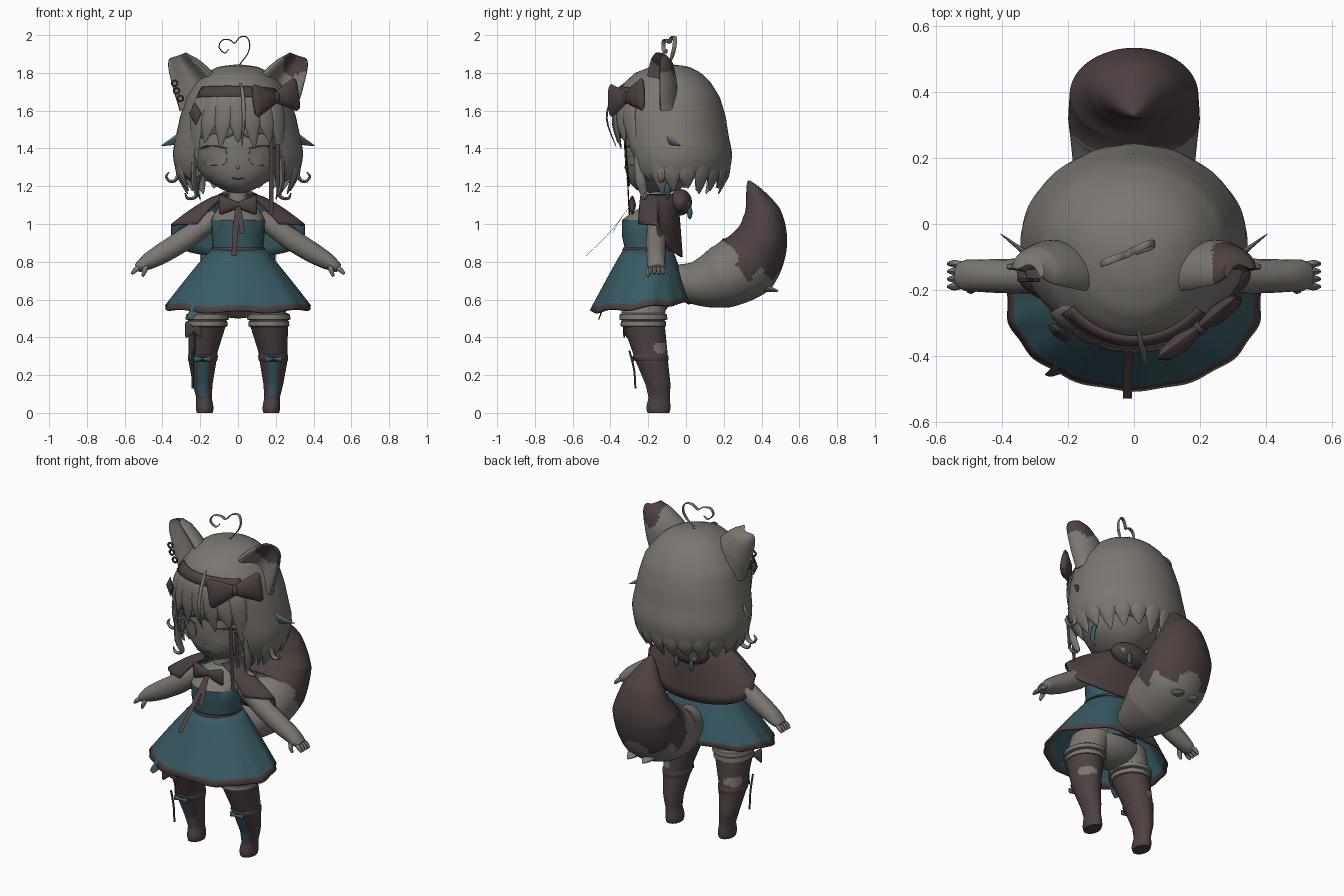
import bpy, bmesh
from math import sin, cos, pi, radians, sqrt
from mathutils import Vector as V

if "Cube" in bpy.data.objects:
    bpy.data.objects.remove(bpy.data.objects["Cube"])

def material(name, r, g, b):
    m = bpy.data.materials.new(name)
    m.use_nodes = True
    m.diffuse_color = (r, g, b, 1)
    m.node_tree.nodes["Principled BSDF"].inputs["Base Color"].default_value = (r, g, b, 1)
    return m

GREY = material("warm grey", .2, .183, .162)
BROWN = material("dark brown", .076, .053, .052)
TEAL = material("deep teal", .04, .103, .127)
made = []

def build(name, grid, mats, rule=None, wrap=True, caps=True, thick=0, inner=0):
    """Skin a grid of points; rule(centre, row) picks the material slot."""
    bm = bmesh.new()
    rows = [[bm.verts.new(p) for p in row] for row in grid]
    n = len(rows[0])
    for i in range(len(rows) - 1):
        for j in range(n if wrap else n - 1):
            k = (j + 1) % n
            f = bm.faces.new((rows[i][j], rows[i+1][j], rows[i+1][k], rows[i][k]))
            if rule:
                f.material_index = int(rule(f.calc_center_median(), i))
    if caps:
        for i in (0, -1):
            f = bm.faces.new(rows[i])
            if rule:
                f.material_index = int(rule(f.calc_center_median(), i % (len(rows) - 1)))
        bmesh.ops.recalc_face_normals(bm, faces=bm.faces)
    me = bpy.data.meshes.new(name)
    bm.to_mesh(me)
    bm.free()
    for m in mats:
        me.materials.append(m)
    ob = bpy.data.objects.new(name, me)
    bpy.context.collection.objects.link(ob)
    if thick:
        s = ob.modifiers.new("thickness", "SOLIDIFY")
        s.thickness, s.offset, s.material_offset = thick, -1, inner
    made.append(ob)

def stack(name, rows, mats, rule=None, n=28):
    """Horizontal ellipses: z, centre x, centre y, radius x, radius y."""
    build(name, [[(x + a*sin(2*pi*j/n), y - b*cos(2*pi*j/n), z) for j in range(n)]
                 for z, x, y, a, b in rows], mats, rule)

def ball(name, c, r, mat, rule=None, n=16):
    steps = [pi * (i + .1) / 10.2 for i in range(11)]
    mats = mat if isinstance(mat, list) else [mat]
    stack(name, [(c[2] + r[2]*cos(t), c[0], c[1], r[0]*sin(t), r[1]*sin(t)) for t in steps], mats, rule, n)

def catmull(a, b, c, d, t):
    return b + (c - a)*(t/2) + (a*2 - b*5 + c*4 - d)*(t*t/2) + (b*3 - a - c*3 + d)*(t**3/2)

def tube(name, pts, radii, mats, side=(1, 0, 0), n=12, sub=4, rule=None, dent=False):
    """Smooth tapered strand; radii are pairs along and across the side vector."""
    P, R = [V(p) for p in pts], [V((a, b, 0)) for a, b in radii]
    path, rad = [], []
    for i in range(len(P) - 1):
        ids = (max(i-1, 0), i, i+1, min(i+2, len(P)-1))
        for s in range(sub + (i == len(P) - 2)):
            path.append(catmull(*[P[k] for k in ids], s/sub))
            rad.append(R[i].lerp(R[i+1], s/sub))
    grid = []
    for i, p in enumerate(path):
        t = (path[min(i+1, len(path)-1)] - path[max(i-1, 0)]).normalized()
        u = V(side)
        u = (u - t*u.dot(t)).normalized()
        v = t.cross(u)
        if dent and v.y < 0:
            v = -v
        ring = []
        for j in range(n):
            s = sin(2*pi*j/n)
            k = s*(1 - 1.4*s*s) if dent and s < 0 else s
            ring.append(p + u*rad[i].x*cos(2*pi*j/n) + v*rad[i].y*k)
        grid.append(ring)
    build(name, grid, mats if isinstance(mats, list) else [mats], rule)

def bow(name, c, right, up, w, h, mat):
    c, right = V(c), V(right).normalized()
    for s, label in ((1, "left"), (-1, "right")):
        tube(f"{name}_{label}_wing", [c, c + right*s*w*.45, c + right*s*w*.85, c + right*s*w],
             [(h*.3, .012), (h*.7, w*.2), (h, w*.16), (h*.85, w*.05)], mat, up)
    ball(name + "_knot", c, (w*.15, w*.15, h*.36), mat)

def interp(rows, z):
    for a, b in zip(rows, rows[1:]):
        if (a[0] - z) * (b[0] - z) <= 0:
            return V(a[1:]).lerp(V(b[1:]), (z - a[0]) / (b[0] - a[0]))
    return V(rows[-1][1:])

# Head and face
HEAD = [(1.165, 0, -.15, .03, .05), (1.18, 0, -.15, .08, .11), (1.22, 0, -.14, .15, .16),
        (1.28, 0, -.13, .21, .19), (1.36, 0, -.13, .235, .195), (1.45, 0, -.13, .245, .2),
        (1.6, 0, -.1, .23, .2), (1.72, 0, -.1, .15, .15)]
stack("head", HEAD, [GREY], n=40)

def on_face(x, z, off=.005):
    c = interp(HEAD, z)
    return (x, c[1] - c[3]*sqrt(max(0, 1 - (x/c[2])**2)) - off, z)

def eye_ring(s, k, off):
    turn = [2*pi*j/28 for j in range(28)]
    return [on_face(s*.127 + k*.07*abs(cos(t))**.5*(1 if cos(t) > 0 else -1),
                    1.358 + k*.048*abs(sin(t))**.6*(1 if sin(t) > 0 else -1), off) for t in turn]

for s, label in ((1, "left"), (-1, "right")):
    build(label + "_eye", [eye_ring(s, k, off) for k, off in ((.03, .004), (.5, .004), (.97, .005), (1, -.004))],
          [GREY], caps=False)
    tube(label + "_lash", [on_face(s*x, z) for x, z in ((.06, 1.402), (.12, 1.412), (.175, 1.41), (.205, 1.395))],
         [(.002, .003), (.003, .004), (.004, .004), (.002, .002)], BROWN, (0, 0, 1), 6)
tube("mouth", [on_face(-.03, 1.245), on_face(0, 1.238), on_face(.03, 1.245)], [(.003, .004)]*3, BROWN, (0, 0, 1), 6)
ball("nose", on_face(0, 1.3, -.006), (.012, .012, .01), GREY)

# Hair cap: z, side radius, front radius, back radius
HAIR = [(1.845, .005, .005, .005), (1.835, .1, .1, .09), (1.8, .17, .19, .16), (1.75, .22, .245, .21),
        (1.67, .275, .29, .26), (1.57, .305, .3, .29), (1.47, .327, .285, .305), (1.38, .345, .265, .325),
        (1.3, .335, .25, .318), (1.22, .295, .21, .285), (1.14, .255, .2, .24)]

def on_hair(th, z, off=0):
    a, f, b = interp(HAIR, z)
    back = max(0, -cos(th))
    return V(((a + off)*sin(th)*(1 + .1*back*(1 - back)), -.08 - ((f if cos(th) > 0 else b) + off)*cos(th), z))

def hem(th):
    d = abs((th + pi) % (2*pi) - pi)
    k = min(1, max(0, (d - .68)/.16))
    return 1.45 - .23*k + .03*abs((d*5) % 2 - 1)

COLS = [2*pi*j/120 for j in range(120)]
build("hair_cap", [[on_hair(t, hem(t) + (1.845 - hem(t))*cos(i/22*pi/2)) for t in COLS] for i in range(23)],
      [GREY], caps=False, thick=.015)
for i, d in enumerate((-44, -30, -15, 0, 14, 29, 43)):
    t = radians(d)
    low = 1.25 if abs(d) > 40 else 1.4 + .03*(i % 2)
    tube(f"bang_{i}", [on_hair(t*.8, 1.77, -.014), on_hair(t, 1.66, -.002), on_hair(t, 1.53, .004), on_hair(t*1.05, low, .004)],
         [(.02, .006), (.05, .012), (.045, .014), (.002, .002)], GREY, (cos(t), sin(t), 0))
for i in range(14):
    t = radians(75 + i*210/13)
    tube(f"lower_lock_{i}", [on_hair(t, 1.36, -.012), on_hair(t, 1.26, -.006), on_hair(t + .04, 1.16 + .015*(i % 3), .002)],
         [(.03, .01), (.048, .016), (.003, .003)], GREY, (cos(t), sin(t), 0))
tube("loose_fringe", [(.01, -.31, 1.755), (.025, -.38, 1.69), (.03, -.42, 1.56), (.02, -.37, 1.41)],
     [(.003, .004), (.01, .005), (.01, .005), (.002, .002)], GREY)
tube("heart_curl", [(.005, -.09, 1.84), (.05, -.07, 1.9), (.062, -.06, 1.95), (.045, -.06, 1.99), (.01, -.075, 1.988),
     (-.018, -.09, 1.958), (-.045, -.1, 1.975), (-.085, -.115, 1.972), (-.1, -.12, 1.935), (-.07, -.11, 1.905), (-.05, -.1, 1.925)],
     [(.003, .003)] + [(.011, .003)]*9 + [(.003, .002)], GREY, (0, 1, 0), 8)

# Paired head parts
for s, label in ((1, "left"), (-1, "right")):
    tube(label + "_ear", [(s*.19, -.145, 1.67), (s*.25, -.142, 1.77), (s*.3, -.14, 1.85), (s*.316, -.138, 1.893)],
         [(.145, .095), (.112, .09), (.077, .07), (.047, .035)], [GREY, BROWN], (.85*s, .3, -.45), 32, 8,
         lambda c, i: c.x > .24 and c.z > 1.795 + .012*sin(c.x*60), True)
    tube(label + "_hair_spike", [(s*.29, -.12, 1.47), (s*.34, -.08, 1.44), (s*.405, -.03, 1.415)],
         [(.03, .01), (.022, .008), (.001, .001)], [GREY, TEAL], (0, 0, 1),
         rule=lambda c, i: c.y < -.12 + (abs(c.x) - .29)*.78 and c.z < 1.475 - (abs(c.x) - .29)*.5)
    tube(label + "_nape_lock", [(s*.2, -.1, 1.26), (s*.215, -.1, 1.19), (s*.2, -.095, 1.13)],
         [(.02, .01), (.02, .01), (.002, .002)], TEAL, (0, 1, 0))
    tube(label + "_outer_curl", [(s*.3, -.12, 1.38), (s*.32, -.13, 1.25), (s*.355, -.13, 1.225), (s*.38, -.13, 1.25),
         (s*.365, -.13, 1.275)], [(.03, .012), (.018, .01), (.011, .008), (.009, .007), (.003, .003)], GREY, (0, 1, 0), 8)
    tube(label + "_lower_curl", [(s*.23, -.25, 1.36), (s*.235, -.24, 1.23), (s*.22, -.22, 1.15), (s*.265, -.22, 1.135),
         (s*.28, -.22, 1.165)], [(.025, .015), (.028, .014), (.016, .01), (.01, .008), (.003, .003)], GREY, (0, 1, 0), 8)

# Hair accessories
build("headband", [[on_hair(radians(-50 + 5*j), 1.665 + dz + .04*cos(radians(-30 + 4*j)), .014) for j in range(21)]
      for dz in (.027, 0, -.027)], [BROWN], wrap=False, caps=False, thick=.012)
bow("hair_bow", (.2, -.315, 1.67), (.75, .58, .12), (-.1, 0, 1), .15, .088, BROWN)
tube("diamond_clip", [(-.228, -.325, 1.64), (-.226, -.33, 1.585), (-.224, -.325, 1.525)],
     [(.002, .002), (.042, .018), (.002, .002)], BROWN, (.8, -.6, 0), 8, 1)
for x, z in ((-.335, 1.745), (-.325, 1.705), (-.305, 1.665)):
    tube("ear_ring", [(x + .015*cos(a), -.17, z + .015*sin(a)) for a in [k*pi/4 for k in range(9)]],
         [(.006, .006)]*9, BROWN, (0, 1, 0), 6, 2)
for x, top, low in ((.175, 1.45, 1.05), (.21, 1.42, 1.2)):
    tube("hair_ribbon", [(x, -.32, top), (x, -.31, (top + low)/2), (x, -.3, low)], [(.012, .004)]*3, BROWN, n=6)

# Torso, belt and hips
stack("torso", [(.62, 0, -.2, .15, .13), (.8, 0, -.2, .135, .12), (.86, 0, -.2, .132, .122), (.94, 0, -.205, .14, .135),
      (1.02, 0, -.205, .142, .135), (1.05, 0, -.19, .13, .11), (1.09, 0, -.165, .1, .075), (1.12, 0, -.15, .05, .05),
      (1.24, 0, -.14, .045, .045)], [GREY, TEAL], lambda c, i: c.z < 1.03)
stack("belt", [(.845, 0, -.2, .145, .137), (.875, 0, -.2, .142, .134)], [BROWN])
ball("hips", (0, -.215, .61), (.2, .135, .11), GREY, n=28)

# Skirt with pleats and dark hem
def skirt(th, t):
    k = t**.92 * (1 + .018*t*cos(14*th))
    low = .56 - .024*cos(th) + .007*cos(7*th)
    return ((.135 + .253*k)*sin(th), -.2 - .042*t - (.125 + .14*k)*cos(th), .875 + (low - .875)*t)
build("skirt", [[skirt(th, t) for th in COLS] for t in (0, .15, .3, .45, .6, .75, .91, 1)], [TEAL, BROWN],
      lambda c, i: i == 6, caps=False, thick=.012)
tube("skirt_ribbon", [(-.19, -.4, .62), (-.225, -.44, .55), (-.26, -.46, .5)], [(.035, .004), (.028, .004), (.014, .003)], TEAL)

# Capelet, open at the front and long at the back
def cape(th, t):
    low = 1.0 - .175*max(0, -cos(th))**.45
    k = t**.85
    return ((.09 + .265*k)*sin(th), -.155 - (.108 + .025*k)*cos(th) + .005*t, 1.16 + (low - 1.16)*t**1.15)
build("capelet", [[cape(radians(38 + 284*j/60), i/8) for j in range(61)] for i in range(9)], [BROWN, TEAL],
      wrap=False, caps=False, thick=.01, inner=1)
ball("rolled_hood", (0, -.03, 1.115), (.13, .062, .07), [BROWN, GREY],
     lambda c, i: sin(c.x*45 + 1)*sin(c.z*50) > .75, 28)
for x in (-.05, .05):
    ball("hood_drop", (x, .02, 1.06), (.014, .014, .035), TEAL)
bow("neck_bow", (0, -.285, 1.1), (1, 0, 0), (0, 0, 1), .1, .05, BROWN)
tube("long_bow_tail", [(0, -.3, 1.09), (-.015, -.4, .96), (-.02, -.53, .83)], [(.014, .001)]*3, BROWN, n=6)
tube("short_bow_tail", [(0, -.3, 1.09), (.015, -.35, 1.02), (.022, -.39, .95)], [(.014, .001)]*3, BROWN, n=6)

# Arms, hands, legs and stockings
for s, label in ((1, "left"), (-1, "right")):
    tube(label + "_arm", [(s*.11, -.158, 1.04), (s*.28, -.158, .92), (s*.4, -.158, .845), (s*.47, -.157, .805),
         (s*.51, -.156, .78), (s*.535, -.155, .765)],
         [(.045, .045), (.054, .058), (.052, .054), (.049, .045), (.048, .033), (.035, .022)], GREY, (0, 1, 0), 16)
    for k in range(4):
        y = -.19 + .023*k
        tube(f"{label}_finger_{k}", [(s*.515, -.155 + (y + .155)*.8, .775), (s*.545, y, .755), (s*.563, y, .735)],
             [(.012, .012), (.012, .013), (.006, .007)], GREY, (0, 1, 0), 8)
    tube(label + "_thumb", [(s*.485, -.185, .785), (s*.495, -.2, .75), (s*.505, -.2, .722)],
         [(.015, .015), (.013, .013), (.006, .006)], GREY, (0, 1, 0), 8)
    def stocking(c, i):
        x = s*c.x
        if c.z > .48 or ((c.y + .135)/.04)**2 + ((c.z - .345)/.03)**2 < 1 and x > .18:
            return 0
        return 2 if c.y < -.17 and abs(x - .185) < .026 and .09 < c.z < .3 else 1
    LEG = [(.63, .12, -.22, .11, .12), (.5, .163, -.228, .1, .115), (.46, .165, -.222, .1, .11), (.32, .185, -.19, .076, .092),
           (.27, .188, -.18, .073, .085), (.15, .187, -.148, .052, .066), (.08, .18, -.142, .041, .056),
           (.045, .177, -.145, .045, .062), (.02, .176, -.146, .047, .064), (0, .176, -.146, .042, .058)]
    fine = [(z, *interp(LEG, z)) for z in [.63 - .63*k/56 for k in range(57)]]
    stack(label + "_leg", [(z, s*x, y, a, b) for z, x, y, a, b in fine], [GREY, BROWN, TEAL], stocking, 48)
    for z, w in ((.51, .112), (.475, .106)):
        stack(label + "_ruffle", [(z + .018, s*.163, -.226, w*.9, w*1.02), (z + .01, s*.163, -.226, w, w*1.12),
              (z - .015, s*.163, -.226, w*1.03, w*1.14), (z - .02, s*.163, -.226, w*.9, w)], [GREY])
    stack(label + "_knee_cuff", [(.31, s*.186, -.188, .076, .09), (.3, s*.186, -.188, .08, .095),
          (.28, s*.187, -.183, .078, .091), (.27, s*.187, -.18, .07, .083)], [BROWN])
    bow(label + "_shin_bow", (s*.188, -.28, .285), (1, 0, 0), (0, 0, 1), .045, .016, TEAL)
bow("garter_bow", (-.235, -.32, .44), (1, .2, 0), (0, 0, 1), .045, .045, BROWN)
for x, top, low, m in ((-.23, .43, .29, BROWN), (-.24, .33, .13, TEAL)):
    tube("garter_ribbon", [(x, -.3, top), (x, -.275, (top + low)/2), (x, -.268, low)], [(.006, .006)]*3, m, n=6)

# Bushy tail with dark tip
tube("tail", [(0, -.1, .72), (0, .04, .69), (0, .18, .715), (0, .32, .79), (0, .395, .92), (0, .4, 1.06), (0, .33, 1.23)],
     [(.05, .06), (.13, .115), (.185, .165), (.2, .185), (.195, .145), (.13, .1), (.003, .003)], [GREY, BROWN],
     n=64, sub=14, rule=lambda c, i: c.y > .18 + .45*abs(c.x) + .012*sin(c.z*40) and c.z > .735 + .035*sin(c.y*52))
for x in (-.05, .05):
    tube("tail_tuft", [(x, .35, .7), (x, .43, .66), (x, .49, .645)], [(.05, .03), (.04, .02), (.002, .002)], GREY)

# Smooth shading with sharp creases
bpy.ops.object.select_all(action="DESELECT")
for ob in made:
    ob.select_set(True)
bpy.context.view_layer.objects.active = made[0]
bpy.ops.object.shade_smooth_by_angle(angle=radians(45))
